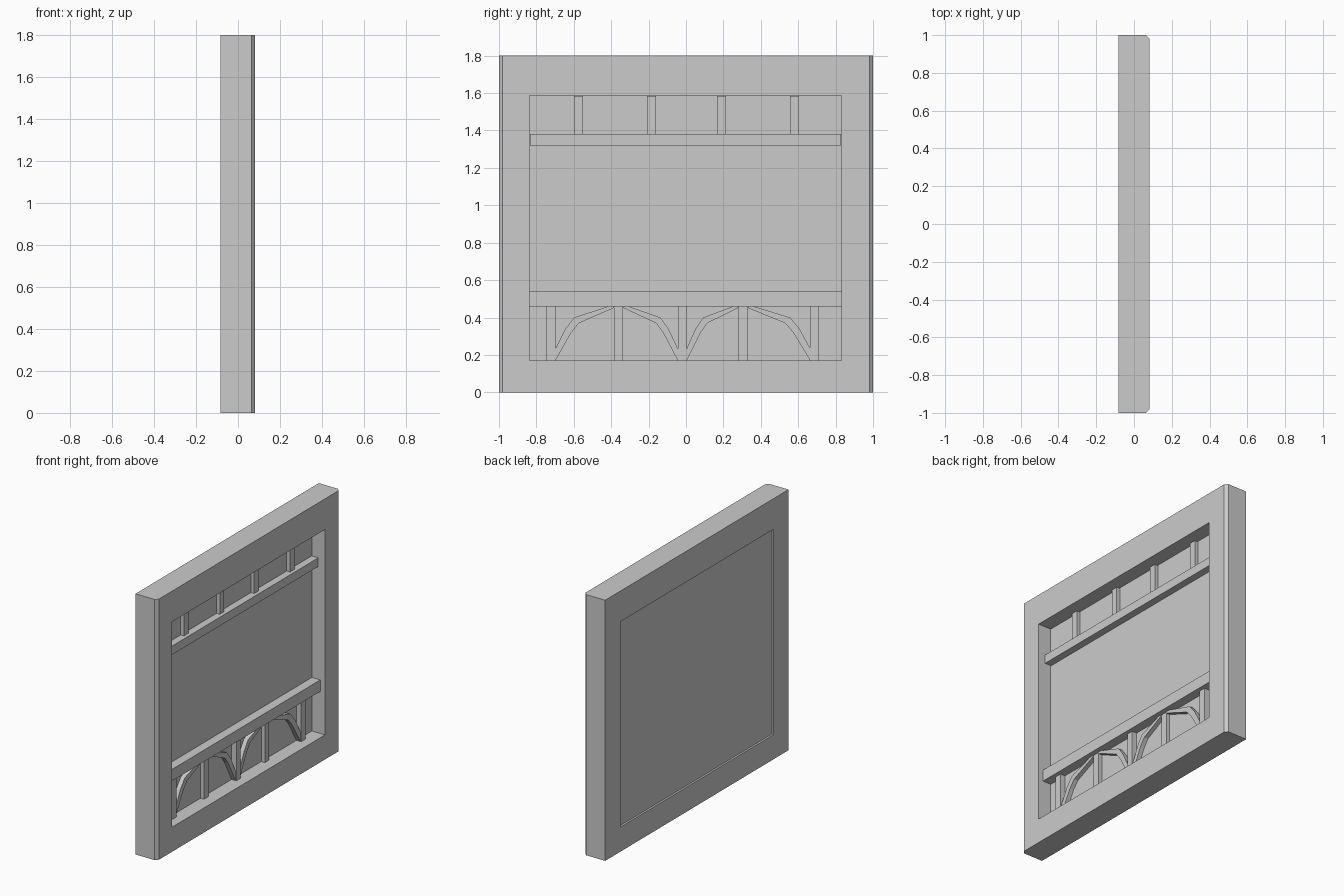
import bpy, bmesh

if "Cube" in bpy.data.objects:
    bpy.data.objects.remove(bpy.data.objects["Cube"])

FACE = -0.018   # front surface of the infill panel


def prism(name, pts, axis, lo, hi):
    """Extrude a 2D outline: axis 'x' takes (y, z) points, axis 'z' takes (x, y)."""
    bm = bmesh.new()
    place = (lambda a, b: (lo, a, b)) if axis == 'x' else (lambda a, b: (a, b, lo))
    face = bm.faces.new([bm.verts.new(place(a, b)) for a, b in pts])
    moved = bmesh.ops.extrude_face_region(bm, geom=[face])['geom']
    verts = [v for v in moved if isinstance(v, bmesh.types.BMVert)]
    offset = (hi - lo, 0, 0) if axis == 'x' else (0, 0, hi - lo)
    bmesh.ops.translate(bm, verts=verts, vec=offset)
    bmesh.ops.recalc_face_normals(bm, faces=bm.faces)
    mesh = bpy.data.meshes.new(name)
    bm.to_mesh(mesh)
    bm.free()
    ob = bpy.data.objects.new(name, mesh)
    bpy.context.collection.objects.link(ob)
    return ob


def box(name, y0, y1, z0, z1, x0, x1):
    return prism(name, [(y0, z0), (y1, z0), (y1, z1), (y0, z1)], 'x', x0, x1)


# Outer frame with chamfered front corners and a rectangular opening
frame = prism("frame", [(-0.083, -1), (0.064, -1), (0.082, -0.98),
                        (0.082, 0.98), (0.064, 1), (-0.083, 1)], 'z', 0, 1.8)
cutter = box("opening_cutter", -0.837, 0.832, 0.17, 1.588, -0.3, 0.3)
cutter.hide_render = True
cut = frame.modifiers.new("opening", 'BOOLEAN')
cut.operation, cut.solver, cut.object = 'DIFFERENCE', 'EXACT', cutter
bpy.context.view_layer.objects.active = frame
bpy.ops.object.modifier_apply(modifier=cut.name)
bpy.data.objects.remove(cutter)

# Infill panel, slightly recessed at the back
box("panel", -0.837, 0.832, 0.17, 1.588, -0.07, FACE)

# Horizontal rails
box("upper_rail", -0.833, 0.829, 1.32, 1.38, FACE, 0.032)
box("lower_rail", -0.837, 0.832, 0.46, 0.54, FACE, 0.046)

# Short posts above the upper rail
for y in (-0.575, -0.185, 0.19, 0.58):
    box("upper_post", y - 0.024, y + 0.024, 1.38, 1.585, FACE, FACE + 0.025)

# Posts below the lower rail; outer and middle ones carry the braces
for i, y in enumerate((-0.722, -0.36, -0.02, 0.304, 0.688)):
    depth = 0.027 if i % 2 else 0.036
    box("lower_post", y - 0.024, y + 0.024, 0.17, 0.46, FACE, FACE + depth)

# Curved braces: one profile stretched between each pair of posts
profile = [(0, 0.17), (0.27, 0.32), (0.40, 0.37), (1, 0.452), (0.98, 0.46),
           (0.90, 0.46), (0.32, 0.40), (0.17, 0.34), (0, 0.235)]
for start, end in ((-0.698, -0.384), (-0.044, -0.336), (0.004, 0.28), (0.664, 0.328)):
    pts = [(start + t * (end - start), z) for t, z in profile]
    prism("brace", pts, 'x', FACE, FACE + 0.03)
